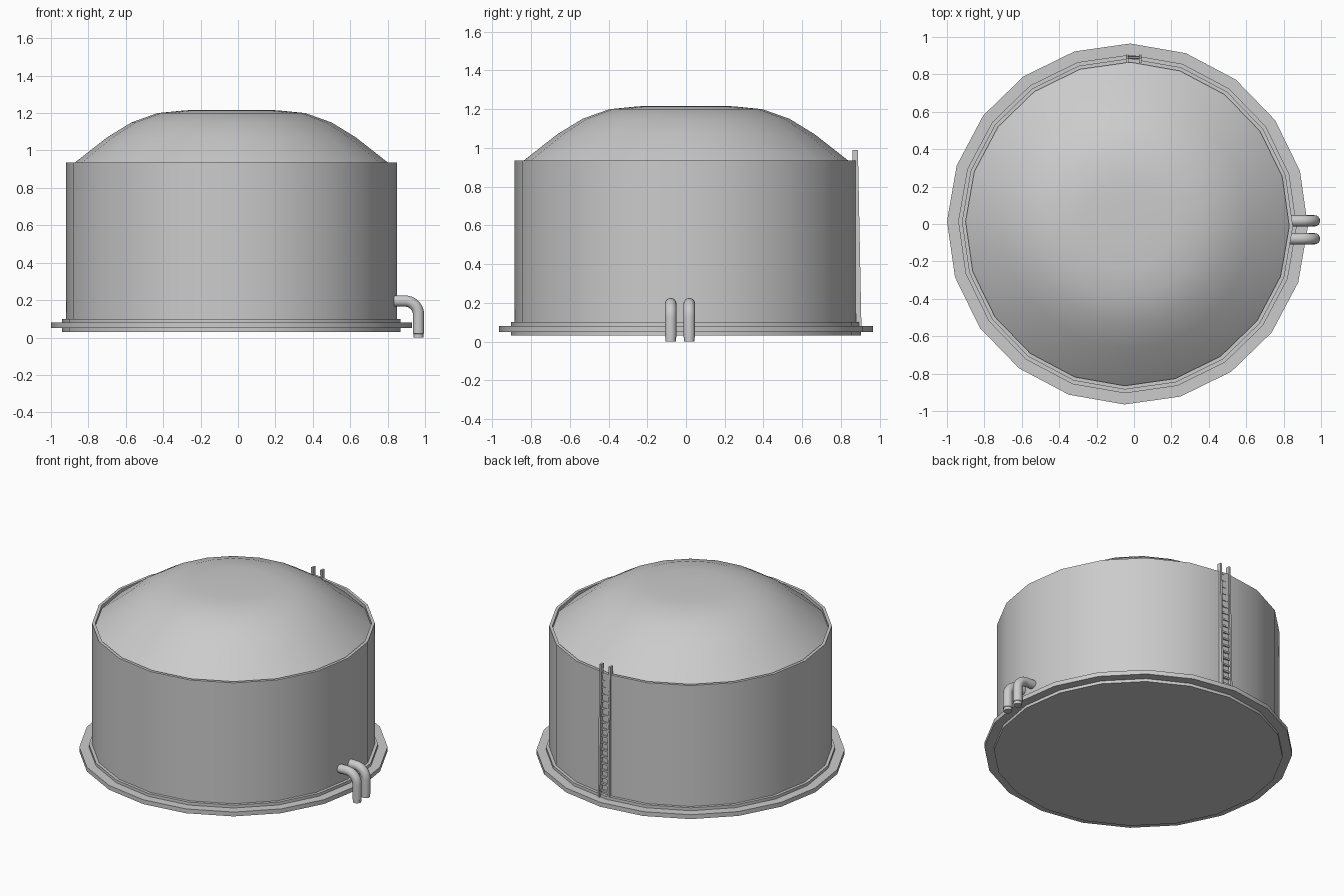
import bpy, bmesh, math
from mathutils import Vector, Matrix

if "Cube" in bpy.data.objects:
    bpy.data.objects.remove(bpy.data.objects["Cube"])

CX, SIDES, TURN = -0.035, 20, math.radians(-0.9)


def finish(name, bm):
    bmesh.ops.recalc_face_normals(bm, faces=bm.faces)
    me = bpy.data.meshes.new(name)
    bm.to_mesh(me)
    bm.free()
    ob = bpy.data.objects.new(name, me)
    bpy.context.collection.objects.link(ob)
    bpy.ops.object.select_all(action='DESELECT')
    ob.select_set(True)
    bpy.context.view_layer.objects.active = ob
    bpy.ops.object.shade_smooth_by_angle(angle=math.radians(30))
    return ob


def bridge(bm, rings):
    for a, b in zip(rings, rings[1:]):
        n = len(a)
        for i in range(n):
            j = (i + 1) % n
            bm.faces.new((a[i], a[j], b[j], b[i]))


def lathe(name, profile, cap_start=False, cap_end=False):
    """Turn an (r, z) profile around the tank axis."""
    bm = bmesh.new()
    rings = []
    for r, z in profile:
        rings.append([bm.verts.new((CX + r * math.cos(TURN + math.tau * i / SIDES),
                                    r * math.sin(TURN + math.tau * i / SIDES), z))
                      for i in range(SIDES)])
    bridge(bm, rings)
    if cap_start:
        bm.faces.new(rings[0])
    if cap_end:
        bm.faces.new(rings[-1])
    return finish(name, bm)


# Foundation with wide flange and small step
lathe("foundation", [(0.905, 0.03), (0.905, 0.05), (0.965, 0.05), (0.965, 0.08),
                     (0.905, 0.08), (0.905, 0.10), (0.885, 0.10)], cap_start=True)

# Wall with a narrow rim
lathe("tank_wall", [(0.885, 0.10), (0.885, 0.935), (0.865, 0.935), (0.865, 0.912)])

# Domed roof
lathe("dome_roof", [(0.865, 0.912), (0.835, 0.937), (0.665, 1.07), (0.535, 1.15),
                    (0.395, 1.20), (0.245, 1.215), (0.10, 1.217)], cap_end=True)


def pipe(name, y, radius=0.03, seg=16):
    # Path in the xz plane: (x, z, angle of the section, radius)
    path = [(0.83, 0.195, 0, radius)]
    for k in range(9):
        a = math.pi / 2 * k / 8
        path.append((0.893 + 0.072 * math.sin(a), 0.123 + 0.072 * math.cos(a), a, radius))
    down = math.pi / 2
    path += [(0.965, 0.022, down, radius), (0.965, 0.02, down, radius * 0.9),
             (0.965, 0.0, down, radius * 0.9)]
    bm = bmesh.new()
    rings = []
    for x, z, a, r in path:
        side = Vector((math.sin(a), 0, math.cos(a)))
        rings.append([bm.verts.new(Vector((x, y, z)) + side * r * math.cos(math.tau * i / seg)
                                   + Vector((0, r * math.sin(math.tau * i / seg), 0)))
                      for i in range(seg)])
    bridge(bm, rings)
    bm.faces.new(rings[0])
    bm.faces.new(rings[-1])
    return finish(name, bm)


# Pair of outlet pipes
pipe("outlet_pipe_left", -0.079)
pipe("outlet_pipe_right", 0.017)


def box(bm, centre, size):
    bmesh.ops.create_cube(bm, size=1, matrix=Matrix.Translation(centre)
                          @ Matrix.Diagonal((*size, 1)))


# Ladder leaning slightly against the back wall
bm = bmesh.new()
for x in (-0.037, 0.033):
    box(bm, (x, 0, 0.535), (0.014, 0.028, 0.91))
for k in range(18):
    box(bm, (-0.002, 0, 0.125 + 0.047 * k), (0.07, 0.014, 0.012))
for v in bm.verts:
    v.co.y += 0.892 - 0.018 * (v.co.z - 0.08) / 0.91
finish("ladder", bm)
